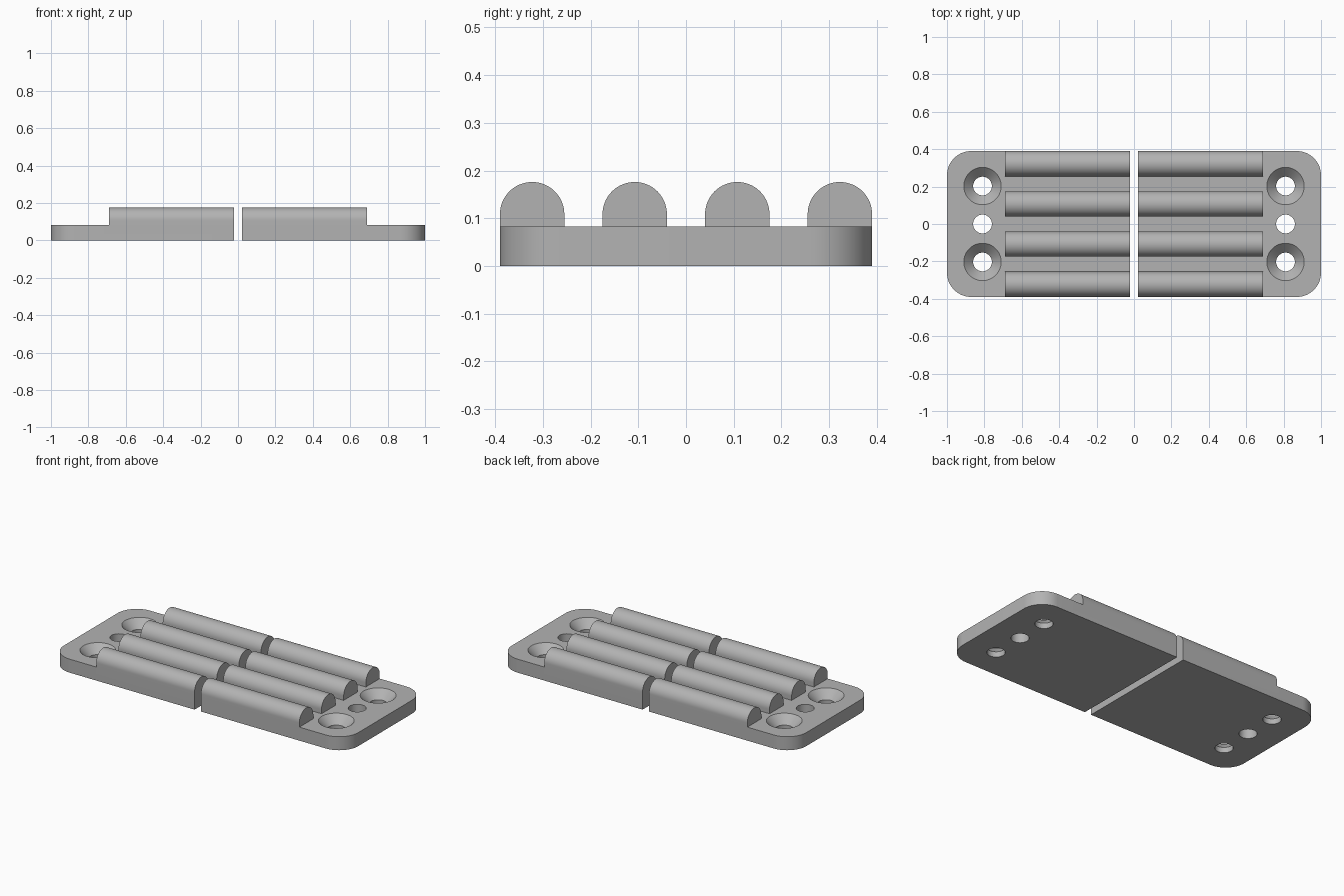
import bpy, bmesh, math
from mathutils import Vector

cube = bpy.data.objects.get("Cube")
if cube:
    bpy.data.objects.remove(cube, do_unlink=True)

GAP, END, HALF_W, THICK = 0.022, 1.0, 0.39, 0.083
CORNER_R = 0.13
RIB_R, RIB_Z, RIB_END = 0.0675, 0.1085, 0.69
HOLE_X, SCREW_Y = 0.81, 0.203

grey = bpy.data.materials.new("plain grey")
grey.use_nodes = True
colour = (0.45, 0.45, 0.45, 1)
grey.diffuse_color = colour
grey.node_tree.nodes["Principled BSDF"].inputs["Base Color"].default_value = colour


def arc(cx, cy, r, start, end, steps):
    angles = [math.radians(start + (end - start) * i / steps) for i in range(steps + 1)]
    return [(cx + r * math.cos(a), cy + r * math.sin(a)) for a in angles]


def finish(name, bm):
    bmesh.ops.recalc_face_normals(bm, faces=bm.faces)
    mesh = bpy.data.meshes.new(name)
    bm.to_mesh(mesh)
    bm.free()
    mesh.materials.append(grey)
    obj = bpy.data.objects.new(name, mesh)
    bpy.context.collection.objects.link(obj)
    return obj


def extrude(name, points, offset):
    bm = bmesh.new()
    face = bm.faces.new([bm.verts.new(p) for p in points])
    new = bmesh.ops.extrude_face_region(bm, geom=[face])["geom"]
    moved = [v for v in new if isinstance(v, bmesh.types.BMVert)]
    bmesh.ops.translate(bm, verts=moved, vec=Vector(offset))
    return finish(name, bm)


def lathe(name, x, y, profile, steps=48):
    bm = bmesh.new()
    rings = [[bm.verts.new((px, py, z)) for px, py in arc(x, y, r, 0, 360, steps)[:-1]]
             for r, z in profile]
    for low, high in zip(rings, rings[1:]):
        for i in range(steps):
            j = (i + 1) % steps
            bm.faces.new((low[i], low[j], high[j], high[i]))
    bm.faces.new(rings[0])
    bm.faces.new(rings[-1])
    return finish(name, bm)


def combine(target, other, operation):
    mod = target.modifiers.new(operation.lower(), 'BOOLEAN')
    mod.object, mod.operation, mod.solver = other, operation, 'EXACT'
    bpy.context.view_layer.objects.active = target
    bpy.ops.object.modifier_apply(modifier=mod.name)
    bpy.data.objects.remove(other, do_unlink=True)


def build_half(name, side):
    # Base plate with rounded outer corners
    cx, cy = END - CORNER_R, HALF_W - CORNER_R
    outline = [(GAP, -HALF_W)] + arc(cx, -cy, CORNER_R, -90, 0, 16)
    outline += arc(cx, cy, CORNER_R, 0, 90, 16) + [(GAP, HALF_W)]
    plate = extrude(name, [(side * x, y, 0) for x, y in outline], (0, 0, THICK))

    # Four round-topped ribs, the outer two flush with the plate edges
    spacing = (HALF_W - RIB_R) * 2 / 3
    for i in range(4):
        y = (i - 1.5) * spacing
        section = [(y + RIB_R, THICK / 2)] + arc(y, RIB_Z, RIB_R, 0, 180, 32)
        section.append((y - RIB_R, THICK / 2))
        rib = extrude("rib", [(side * GAP, a, z) for a, z in section],
                      (side * (RIB_END - GAP), 0, 0))
        combine(plate, rib, 'UNION')

    # Two countersunk screw holes and one plain hole
    sink = [(0.05, -0.02), (0.05, 0.033), (0.1, THICK), (0.1, THICK + 0.02)]
    plain = [(0.05, -0.02), (0.05, THICK + 0.02)]
    for y, profile in ((SCREW_Y, sink), (0, plain), (-SCREW_Y, sink)):
        combine(plate, lathe("hole_cutter", side * HOLE_X, y, profile), 'DIFFERENCE')

    bpy.ops.object.select_all(action='DESELECT')
    plate.select_set(True)
    bpy.context.view_layer.objects.active = plate
    bpy.ops.object.shade_smooth_by_angle(angle=math.radians(30))


build_half("left_ribbed_plate", 1)
build_half("right_ribbed_plate", -1)
